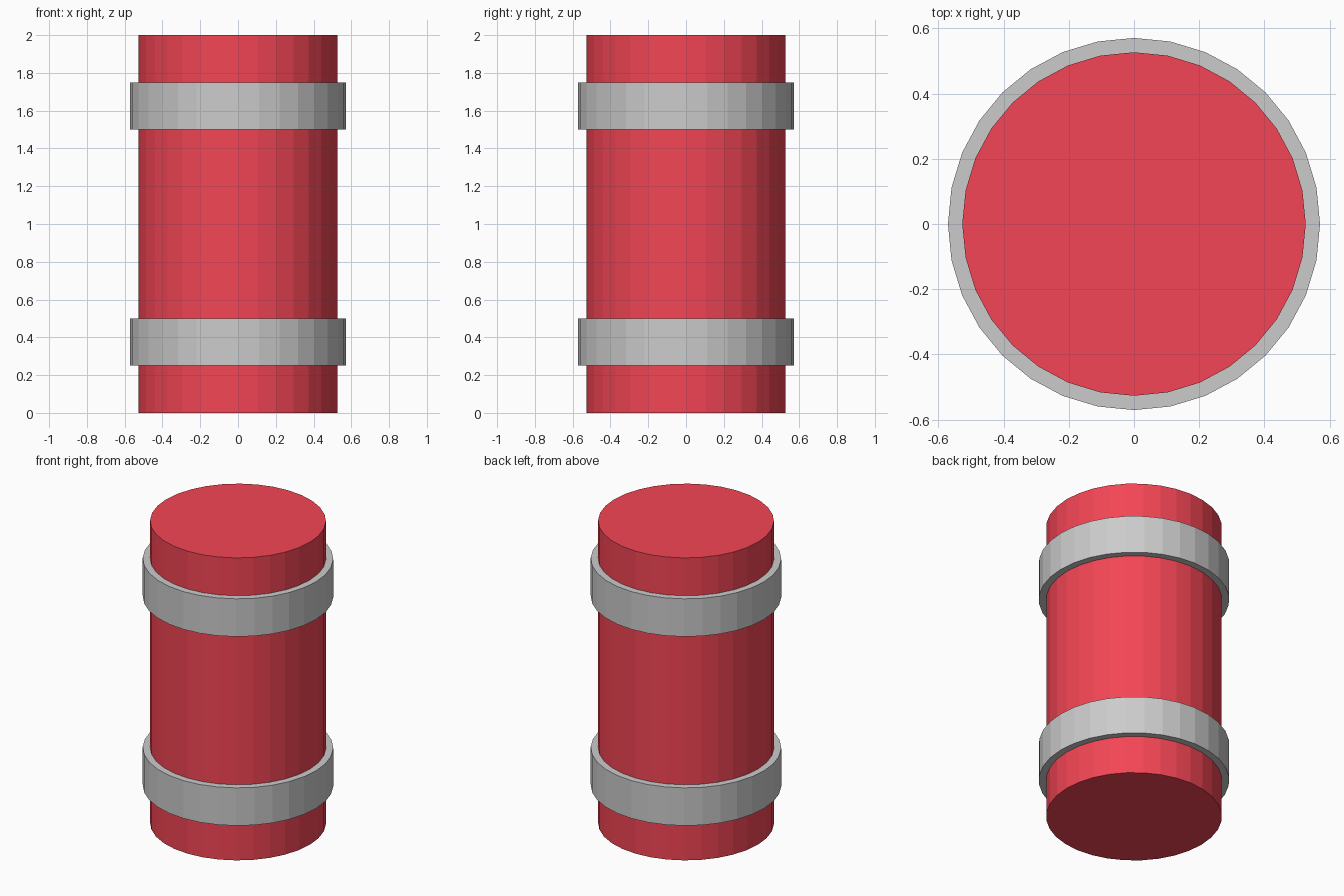
import bpy
import bmesh
from math import cos, sin, tau

if "Cube" in bpy.data.objects:
    bpy.data.objects.remove(bpy.data.objects["Cube"])

SIDES = 32


def mesh_object(name, bm):
    bmesh.ops.recalc_face_normals(bm, faces=bm.faces)
    mesh = bpy.data.meshes.new(name)
    bm.to_mesh(mesh)
    bm.free()
    obj = bpy.data.objects.new(name, mesh)
    bpy.context.collection.objects.link(obj)
    return obj


def revolve(name, profile, closed):
    """Sweep (radius, z) points around z; an open profile gets flat end caps."""
    bm = bmesh.new()
    rings = [[bm.verts.new((r * cos(tau * i / SIDES), r * sin(tau * i / SIDES), z))
              for i in range(SIDES)] for r, z in profile]
    pairs = list(zip(rings, rings[1:]))
    if closed:
        pairs.append((rings[-1], rings[0]))
    else:
        bm.faces.new(rings[0])
        bm.faces.new(rings[-1])
    for a, b in pairs:
        for i in range(SIDES):
            j = (i + 1) % SIDES
            bm.faces.new((a[i], a[j], b[j], b[i]))
    return mesh_object(name, bm)


# Red cylindrical body
body = revolve("body", [(0.527, 0), (0.527, 2)], closed=False)
red = bpy.data.materials.new("red")
red.diffuse_color = (0.9, 0.06, 0.09, 1)
red.use_nodes = True
red.node_tree.nodes["Principled BSDF"].inputs["Base Color"].default_value = red.diffuse_color
body.data.materials.append(red)

# Grey bands, seated slightly into the body
for name, z in (("lower_band", 0.25), ("upper_band", 1.5)):
    revolve(name, [(0.52, z), (0.571, z), (0.571, z + 0.25), (0.52, z + 0.25)],
            closed=True)
